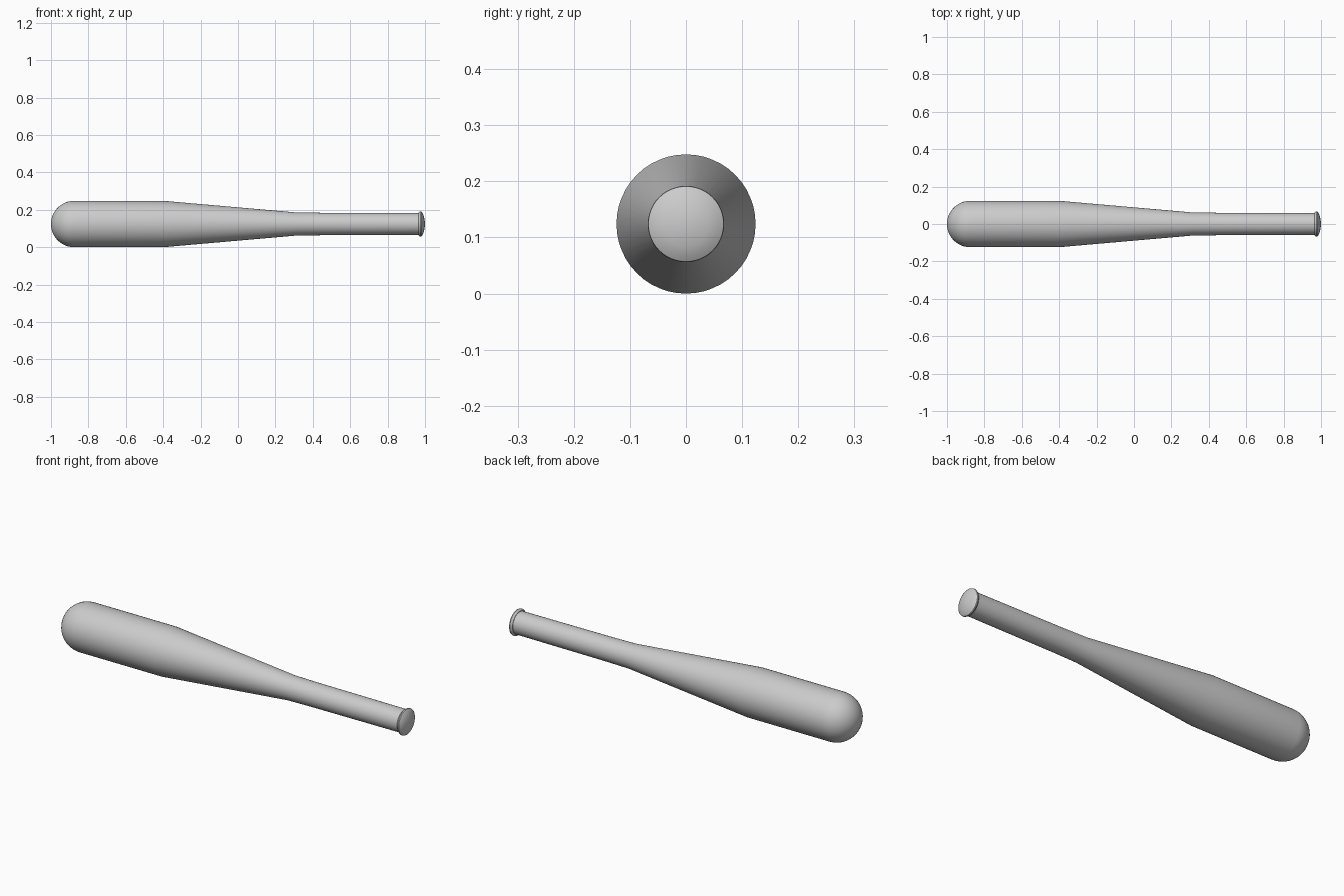
import bpy
import math
from mathutils import Matrix

SIDES = 48
RADIUS = 0.124

cube = bpy.data.objects.get("Cube")
if cube:
    bpy.data.objects.remove(cube, do_unlink=True)

grey = bpy.data.materials.new("light grey")
grey.use_nodes = True
colour = (0.6, 0.6, 0.6, 1)
grey.diffuse_color = colour
grey.node_tree.nodes["Principled BSDF"].inputs["Base Color"].default_value = colour


def lathe(name, profile):
    """Revolve (x, radius) points about the long axis; end points lie on it."""
    verts, rings, faces = [], [], []
    for x, r in profile:
        count = SIDES if r > 0 else 1
        rings.append([len(verts) + i for i in range(count)])
        for i in range(count):
            a = math.tau * i / SIDES
            verts.append((x, r * math.cos(a), r * math.sin(a)))
    for a, b in zip(rings, rings[1:]):
        for i in range(SIDES):
            j = (i + 1) % SIDES
            if len(a) == 1:
                faces.append((a[0], b[j], b[i]))
            elif len(b) == 1:
                faces.append((a[i], a[j], b[0]))
            else:
                faces.append((a[i], a[j], b[j], b[i]))
    mesh = bpy.data.meshes.new(name)
    mesh.from_pydata(verts, [], faces)
    mesh.transform(Matrix.Translation((0, 0, RADIUS)))
    mesh.materials.append(grey)
    obj = bpy.data.objects.new(name, mesh)
    bpy.context.collection.objects.link(obj)
    bpy.ops.object.select_all(action="DESELECT")
    obj.select_set(True)
    bpy.context.view_layer.objects.active = obj
    bpy.ops.object.shade_smooth_by_angle(angle=math.radians(35))
    return obj


# Barrel with a rounded tip, tapering into the slim handle
tip = [(-0.876 - 0.124 * math.cos(t), RADIUS * math.sin(t))
       for t in (math.pi / 2 * i / 12 for i in range(13))]
lathe("barrel_and_handle", tip + [(-0.4, RADIUS), (0.31, 0.062),
                                  (0.45, 0.060), (0.97, 0.058), (0.97, 0)])

# Thin knob with a bevelled rim and a slightly domed end
lathe("knob", [(0.966, 0), (0.966, 0.060), (0.970, 0.065), (0.976, 0.068),
               (0.981, 0.067), (0.988, 0.056), (0.994, 0.040),
               (0.998, 0.020), (1.0, 0)])
